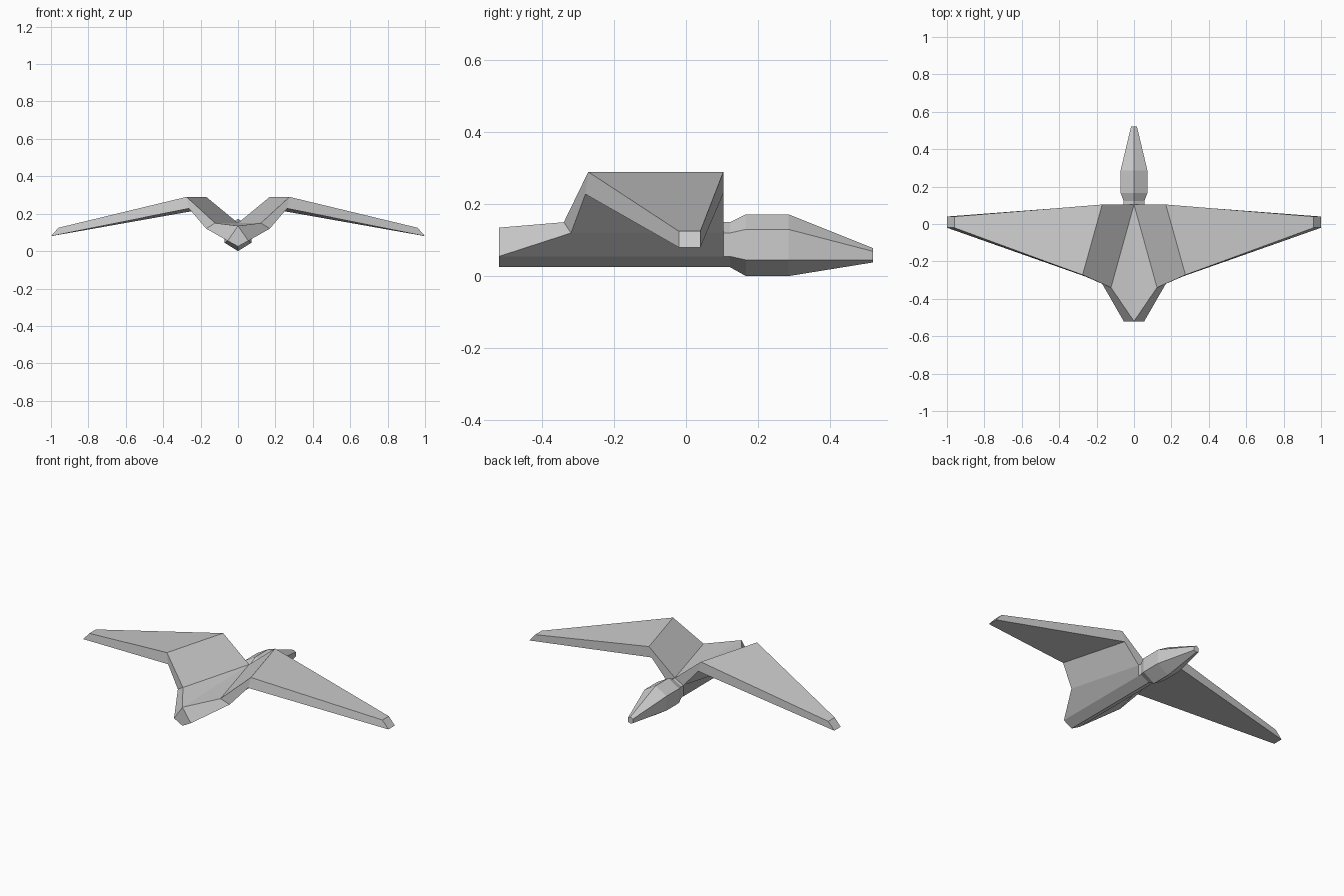
import bpy, bmesh

if "Cube" in bpy.data.objects:
    bpy.data.objects.remove(bpy.data.objects["Cube"])

grey = bpy.data.materials.new("light_grey")
grey.diffuse_color = (0.604, 0.604, 0.604, 1)
grey.use_nodes = True
grey.node_tree.nodes["Principled BSDF"].inputs["Base Color"].default_value = grey.diffuse_color


def make_part(name, verts, faces, sides):
    """Build a flat-shaded shell once per side sign, welding along the middle."""
    bm = bmesh.new()
    for s in sides:
        vs = [bm.verts.new((x * s, y, z)) for x, y, z in verts]
        for f in faces:
            bm.faces.new([vs[i] for i in f])
    bmesh.ops.remove_doubles(bm, verts=bm.verts[:], dist=0.0005)
    bmesh.ops.recalc_face_normals(bm, faces=bm.faces[:])
    mesh = bpy.data.meshes.new(name)
    bm.to_mesh(mesh)
    bm.free()
    mesh.materials.append(grey)
    obj = bpy.data.objects.new(name, mesh)
    bpy.context.collection.objects.link(obj)
    return obj


# Shared corner points (right half)
ridge_front = (0.17, 0.104, 0.29)
ridge_back = (0.275, -0.272, 0.29)
root_back = (0.262, -0.28, 0.228)
root_front = (0.153, 0.104, 0.23)

# Body with tail: valley between the wings, keel below, tapered tail
body = {
    "neck_top": (0, 0.104, 0.15),
    "neck_side": (0.055, 0.104, 0.12),
    "neck_chine": (0.055, 0.104, 0.055),
    "neck_keel": (0, 0.104, 0.025),
    "tail_top": (0, -0.52, 0.135),
    "tail_chine": (0.055, -0.52, 0.055),
    "tail_keel": (0, -0.52, 0.025),
    "hip_top": (0.123, -0.34, 0.15),
    "hip_side": (0.17, -0.32, 0.12),
    "ridge_front": ridge_front, "ridge_back": ridge_back,
    "root_front": root_front, "root_back": root_back,
}
body_faces = [
    "neck_top hip_top tail_top",                     # back and tail top
    "neck_top ridge_front ridge_back hip_top",       # inner wing slope
    "hip_top ridge_back root_back hip_side",         # rear shoulder
    "tail_top hip_top hip_side tail_chine",          # tail side
    "tail_top tail_chine tail_keel",                 # tail end
    "tail_keel tail_chine neck_chine neck_keel",     # keel
    "tail_chine hip_side neck_side neck_chine",      # belly side
    "hip_side root_back root_front neck_side",       # under the shoulder
    "neck_top neck_side root_front ridge_front",     # front shoulder
]
keys = list(body)
make_part("body", list(body.values()),
          [[keys.index(k) for k in f.split()] for f in body_faces], (1, -1))

# Wings: four-sided taper from the root to a slanted tip
wing = [ridge_front, ridge_back, root_back, root_front,
        (0.96, 0.04, 0.125), (0.96, -0.02, 0.125),
        (1.0, -0.02, 0.08), (1.0, 0.04, 0.08)]
wing_faces = [(i, (i + 1) % 4, (i + 1) % 4 + 4, i + 4) for i in range(4)]
wing_faces.append((4, 5, 6, 7))
make_part("right_wing", wing, wing_faces, (1,))
make_part("left_wing", wing, wing_faces, (-1,))

# Head and beak: hexagonal rings (y, half width, top, upper, lower, bottom)
rings = [
    (0.104, 0.055, 0.15, 0.12, 0.055, 0.025),
    (0.122, 0.055, 0.15, 0.12, 0.055, 0.025),
    (0.167, 0.072, 0.172, 0.13, 0.045, 0.0),
    (0.285, 0.072, 0.172, 0.13, 0.045, 0.0),
    (0.52, 0.016, 0.078, 0.069, 0.045, 0.038),
]
head, head_faces = [], []
for y, w, top, upper, lower, bottom in rings:
    head += [(0, y, top), (w, y, upper), (w, y, lower), (0, y, bottom)]
for r in range(len(rings) - 1):
    for i in range(3):
        a = r * 4 + i
        head_faces.append((a, a + 1, a + 5, a + 4))
last = len(head) - 4
head_faces.append((last, last + 1, last + 2, last + 3))
make_part("head", head, head_faces, (1, -1))
